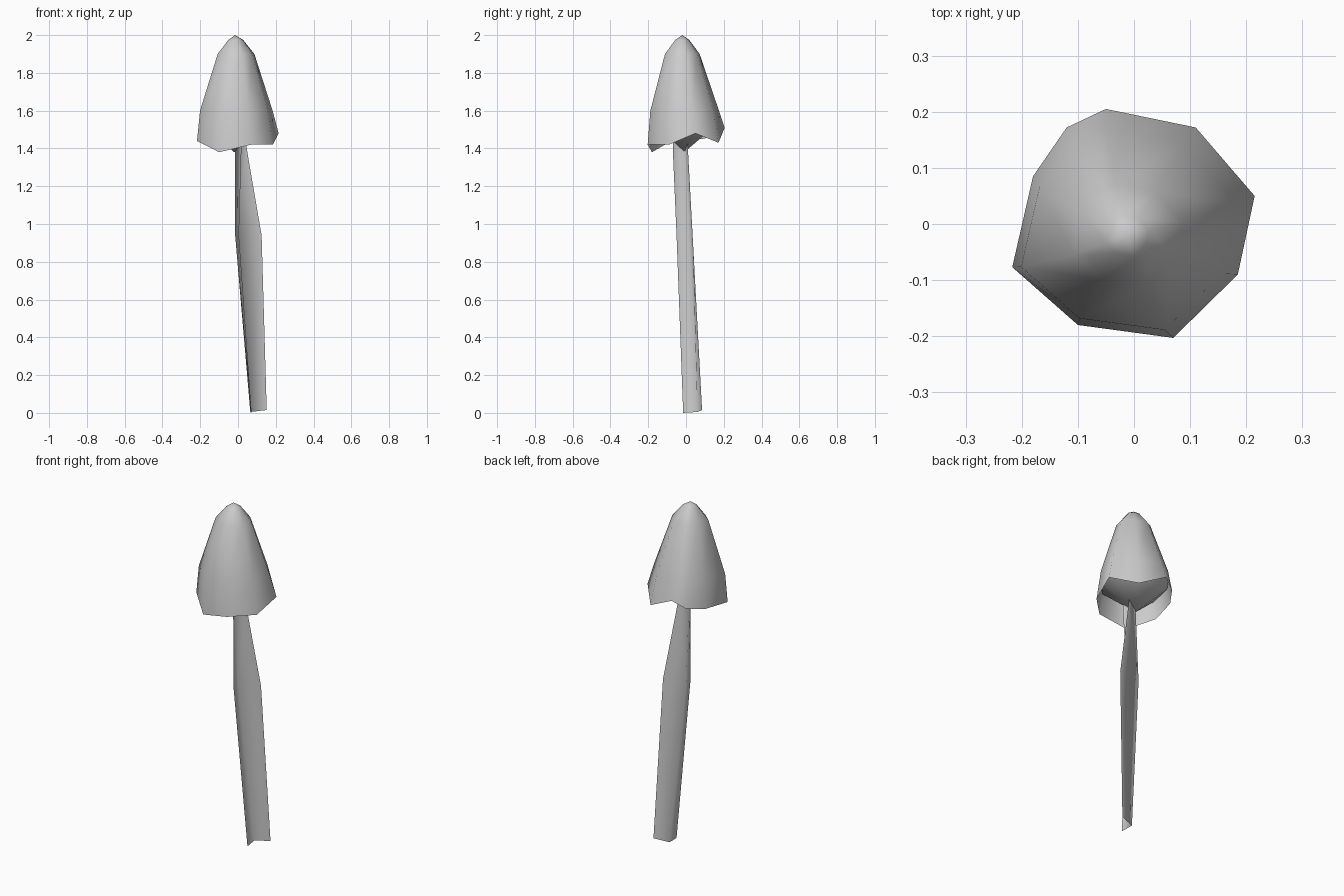
import bpy, bmesh
from mathutils import Vector

cube = bpy.data.objects.get("Cube")
if cube:
    bpy.data.objects.remove(cube)

grey = bpy.data.materials.new("plain_grey")
grey.use_nodes = True
colour = (0.6, 0.6, 0.6, 1)
grey.diffuse_color = colour
grey.node_tree.nodes["Principled BSDF"].inputs["Base Color"].default_value = colour


def loft(name, rings, closed=True, tip=None, flip=False):
    """Bridge successive rings of points, optionally ending in a tip."""
    bm = bmesh.new()
    rows = [[bm.verts.new(p) for p in ring] for ring in rings]
    n = len(rows[0])
    spans = [(i, (i + 1) % n) for i in range(n if closed else n - 1)]
    for low, high in zip(rows, rows[1:]):
        for i, j in spans:
            bm.faces.new((low[i], low[j], high[j], high[i]))
    if tip:
        point = bm.verts.new(tip)
        for i, j in spans:
            bm.faces.new((rows[-1][i], rows[-1][j], point))
    if flip:
        bmesh.ops.reverse_faces(bm, faces=bm.faces[:])
    mesh = bpy.data.meshes.new(name)
    bm.to_mesh(mesh)
    bm.free()
    mesh.materials.append(grey)
    mesh.shade_smooth()
    obj = bpy.data.objects.new(name, mesh)
    bpy.context.collection.objects.link(obj)
    return obj


# Uneven rim of the cap, counter-clockwise
rim = [Vector(p) for p in (
    (.215, .05, 1.48), (.11, .172, 1.43), (-.05, .205, 1.51),
    (-.12, .172, 1.47), (-.18, .085, 1.45), (-.217, -.077, 1.44),
    (-.1, -.18, 1.38), (.07, -.203, 1.42), (.185, -.09, 1.42))]


def level(scale, z, cx, cy):
    return [Vector((cx + p.x * scale, cy + p.y * scale, z)) for p in rim]


# Cap: bell that narrows from the rim to a rounded tip
loft("mushroom_cap", [rim, level(.89, 1.6, -.008, -.008),
                      level(.45, 1.9, -.01, -.02),
                      level(.18, 1.975, -.012, -.02)], tip=(-.015, -.02, 2))

# Gills: cone under the cap, pointing down
loft("gills", [level(.91, 1.54, -.005, -.005)], tip=(-.02, -.01, 1.38), flip=True)

# Stem: bent sheet with a V section, open towards one side
loft("stem", [
    [(.072, -.015, 0), (.065, .06, .005), (.152, .085, .015)],
    [(.005, -.05, .94), (-.015, .02, .94), (.125, .035, .94)],
    [(.018, -.07, 1.4), (-.015, -.005, 1.4), (.046, .01, 1.4)],
    [(.02, -.07, 1.48), (-.015, -.01, 1.48), (.034, .005, 1.48)],
], closed=False)
